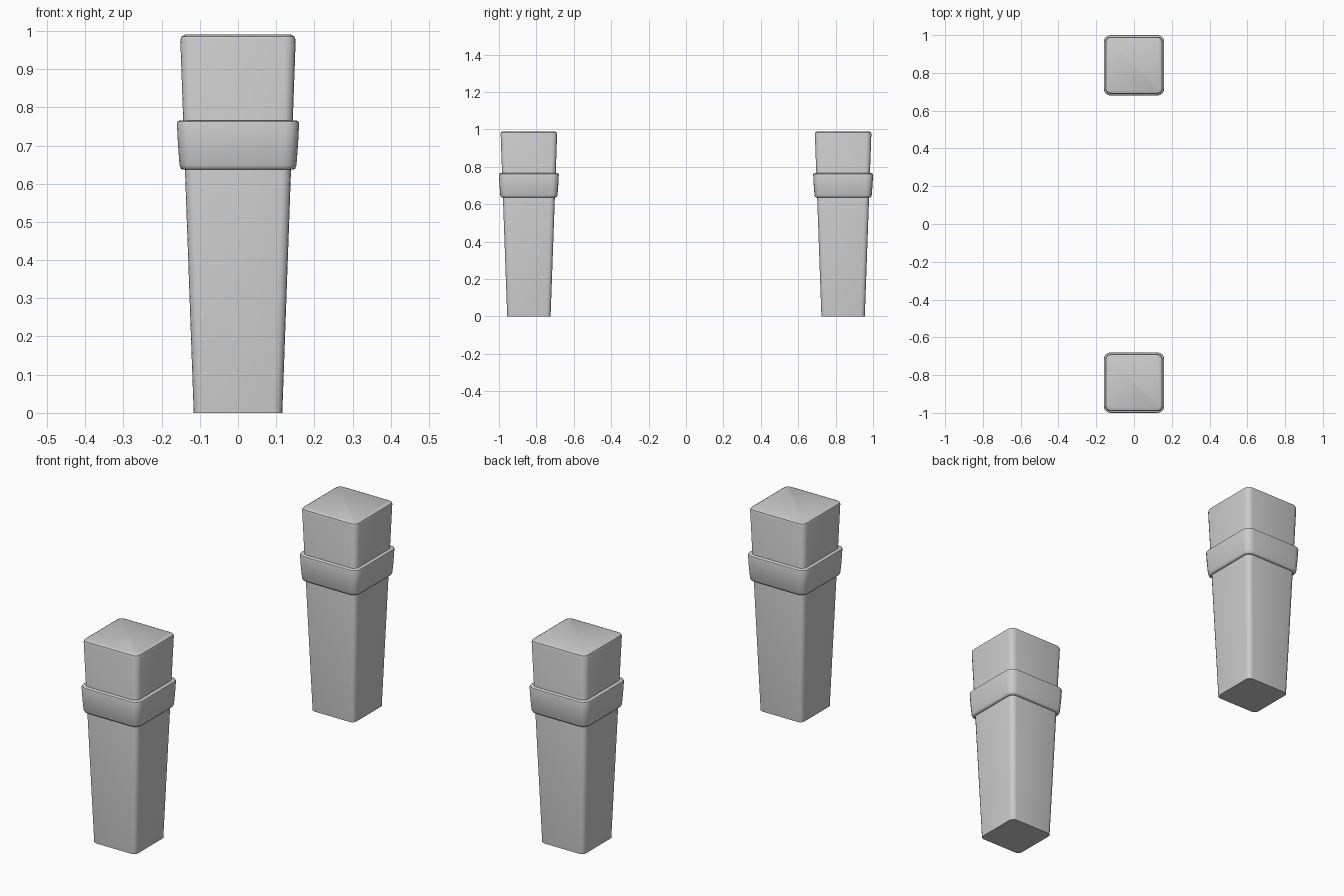
import bpy, bmesh, math

if "Cube" in bpy.data.objects:
    bpy.data.objects.remove(bpy.data.objects["Cube"])


def ring(bm, half, radius, z, seg=4):
    """One horizontal rounded-square loop of vertices."""
    verts = []
    c = half - radius
    for q, (sx, sy) in enumerate([(1, 1), (-1, 1), (-1, -1), (1, -1)]):
        for i in range(seg + 1):
            a = math.pi / 2 * (q + i / seg)
            verts.append(bm.verts.new((sx * c + radius * math.cos(a),
                                       sy * c + radius * math.sin(a), z)))
    return verts


def loft(name, profile, y, closed=False):
    """Skin a list of (half width, corner radius, z) rings."""
    bm = bmesh.new()
    rings = [ring(bm, *p) for p in profile]
    pairs = list(zip(rings, rings[1:]))
    if closed:
        pairs.append((rings[-1], rings[0]))
    else:
        bm.faces.new(rings[0][::-1])
        bm.faces.new(rings[-1])
    for lo, hi in pairs:
        n = len(lo)
        for i in range(n):
            j = (i + 1) % n
            bm.faces.new((lo[i], lo[j], hi[j], hi[i]))
    bmesh.ops.recalc_face_normals(bm, faces=bm.faces)
    mesh = bpy.data.meshes.new(name)
    bm.to_mesh(mesh)
    bm.free()
    obj = bpy.data.objects.new(name, mesh)
    obj.location.y = y
    bpy.context.collection.objects.link(obj)
    bpy.ops.object.select_all(action='DESELECT')
    obj.select_set(True)
    bpy.context.view_layer.objects.active = obj
    bpy.ops.object.shade_smooth_by_angle(angle=math.radians(40))
    return obj


# Tapered post with a softened top edge
post = [(0.116, 0.022, 0.0), (0.151, 0.028, 0.976),
        (0.148, 0.026, 0.985), (0.138, 0.020, 0.99)]

# Flared band, a closed section that ends inside the post
band = [(0.130, 0.020, 0.637), (0.145, 0.028, 0.637), (0.150, 0.032, 0.640),
        (0.153, 0.034, 0.648), (0.157, 0.035, 0.700), (0.160, 0.036, 0.757),
        (0.158, 0.034, 0.763), (0.153, 0.030, 0.766), (0.130, 0.020, 0.766)]

for side, y in (("front", -0.84), ("back", 0.84)):
    loft(side + "_post", post, y)
    loft(side + "_band", band, y, closed=True)
